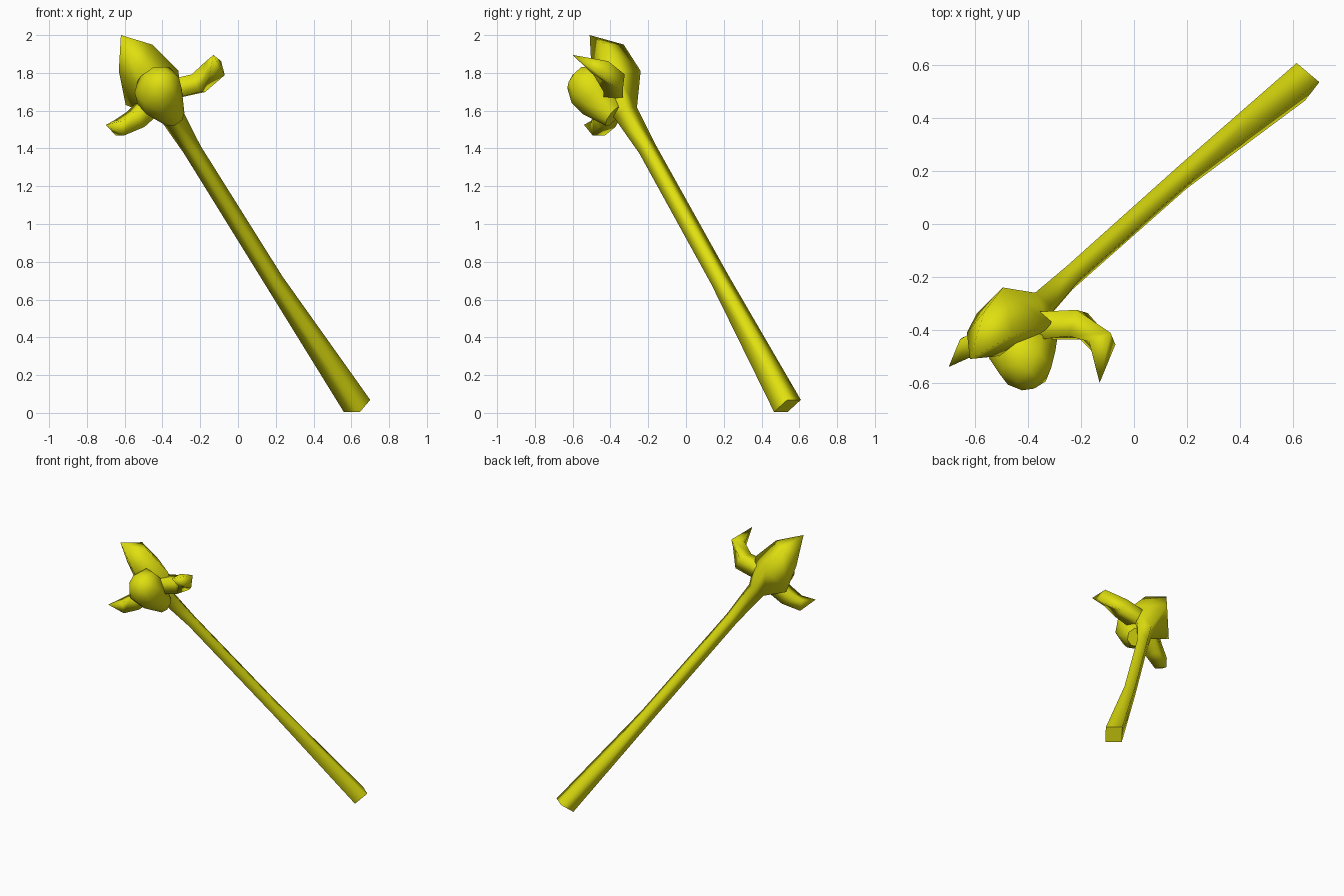
import bpy, bmesh, math
from mathutils import Vector as V

if "Cube" in bpy.data.objects:
    bpy.data.objects.remove(bpy.data.objects["Cube"])

mat = bpy.data.materials.new("olive yellow")
mat.diffuse_color = (0.74, 0.74, 0.005, 1)
mat.use_nodes = True
mat.node_tree.nodes["Principled BSDF"].inputs["Base Color"].default_value = mat.diffuse_color


def loft(name, rings, tip=None):
    """Skin a list of vertex rings, with a sharp flat base and a point or flat end."""
    bm = bmesh.new()
    loops = [[bm.verts.new(p) for p in r] for r in rings]
    n = len(loops[0])
    for a, b in zip(loops, loops[1:]):
        for i in range(n):
            j = (i + 1) % n
            bm.faces.new((a[i], a[j], b[j], b[i]))
    caps = [bm.faces.new(loops[0])]
    if tip is None:
        caps.append(bm.faces.new(loops[-1]))
    else:
        t = bm.verts.new(tip)
        for i in range(n):
            bm.faces.new((loops[-1][i], loops[-1][(i + 1) % n], t))
    bmesh.ops.recalc_face_normals(bm, faces=bm.faces[:])
    for f in bm.faces:
        f.smooth = True
    for f in caps:
        for e in f.edges:
            e.smooth = False
    me = bpy.data.meshes.new(name)
    bm.to_mesh(me)
    bm.free()
    me.materials.append(mat)
    ob = bpy.data.objects.new(name, me)
    bpy.context.collection.objects.link(ob)
    return ob


def square(c, e1, e2):
    c, e1, e2 = V(c), V(e1), V(e2)
    return [c - e1 + e2, c + e1 + e2, c + e1 - e2, c - e1 - e2]


def section(c, axis, r, n, turn):
    """Regular n-sided ring around an axis."""
    axis = V(axis).normalized()
    side = axis.cross(V((0, 0, 1))).normalized()
    up = side.cross(axis)
    return [V(c) + r * (math.cos(a) * side + math.sin(a) * up)
            for a in (turn + 2 * math.pi * i / n for i in range(n))]


# Shaft flowing into the pointed bud
E1, E2 = V((0.043, -0.036, 0)), V((0.027, 0.035, 0.032))
shaft = [square(c, E1 * s, E2 * s) for c, s in (
    ((0.63, 0.537, 0.037), 1.0),
    ((0.19, 0.182, 0.70), 0.66),
    ((-0.243, -0.203, 1.395), 0.63),
    ((-0.36, -0.32, 1.59), 0.85))]
bud = [square((-0.455, -0.36, 1.72), (0.09, -0.07, 0), (0.05, 0.05, 0.09)),
       square((-0.543, -0.415, 1.88), (0.055, -0.045, 0), (0.033, 0.04, 0.07))]
loft("shaft_and_bud", shaft + bud, (-0.62, -0.51, 2.0))

# Round bulb on the front
axis = (-0.09, -0.22, 0.17)
bulb = [section(c, axis, r, n, t) for c, r, n, t in (
    ((-0.345, -0.385, 1.57), 0.065, 8, 0.39),
    ((-0.415, -0.465, 1.675), 0.125, 8, 0.39),
    ((-0.43, -0.525, 1.735), 0.125, 8, 0.39),
    ((-0.435, -0.58, 1.775), 0.075, 8, 0.39))]
loft("front_bulb", bulb, (-0.44, -0.60, 1.79))


# Curved thorns on either side
def thorn(name, path, tip):
    pts = [V(p) for p, _ in path] + [V(tip)]
    rings = []
    for i, (p, r) in enumerate(path):
        d = (pts[i + 1] - pts[i]).normalized()
        if i:
            d += (pts[i] - pts[i - 1]).normalized()
        rings.append(section(p, d, r, 4, math.pi / 4))
    loft(name, rings, tip)


thorn("right_thorn", [((-0.37, -0.385, 1.71), 0.075),
                      ((-0.21, -0.38, 1.745), 0.073),
                      ((-0.12, -0.45, 1.825), 0.062)], (-0.13, -0.60, 1.895))
thorn("left_thorn", [((-0.43, -0.38, 1.66), 0.075),
                     ((-0.54, -0.43, 1.555), 0.07),
                     ((-0.63, -0.465, 1.508), 0.056)], (-0.70, -0.54, 1.525))
